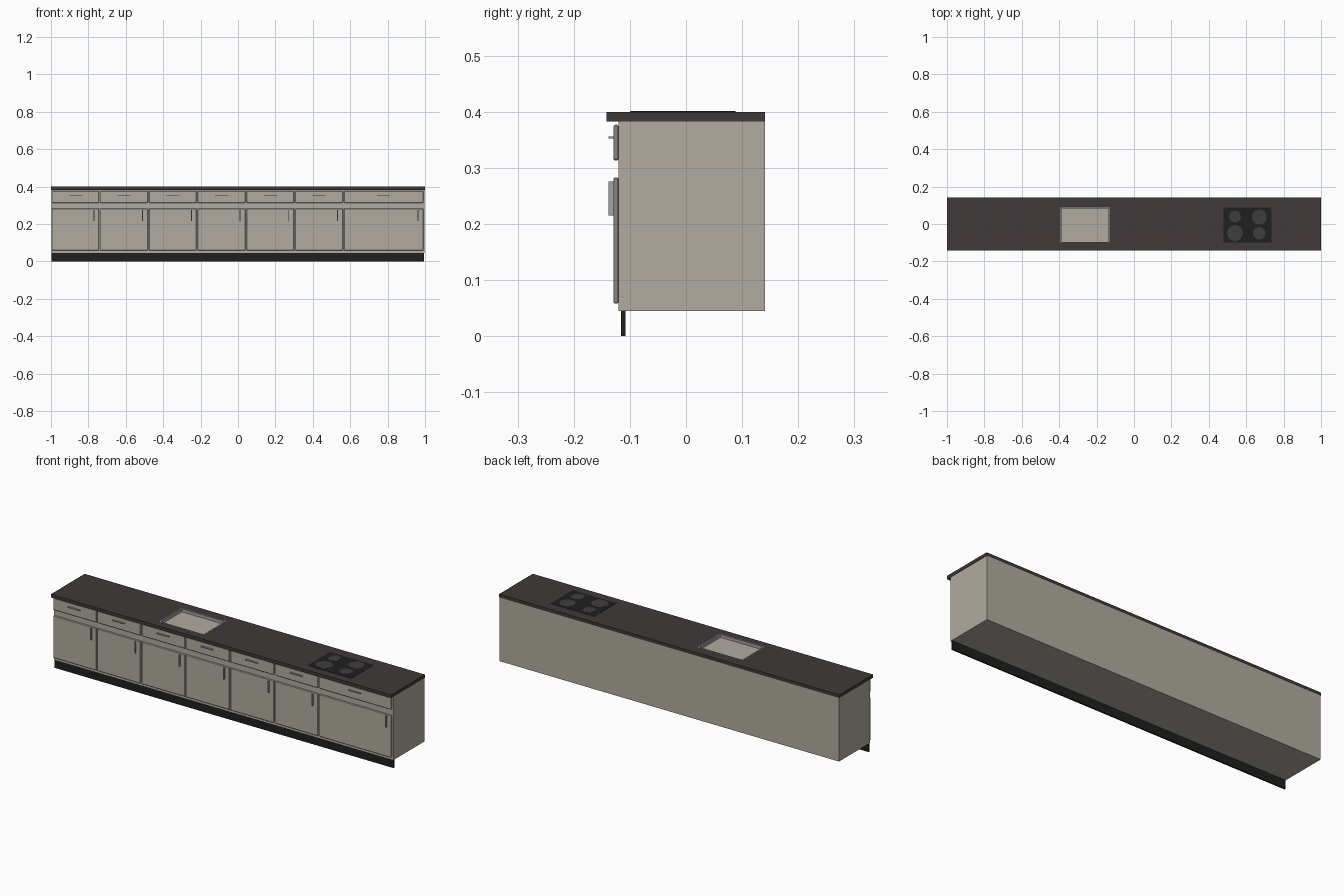
import bpy, bmesh

cube = bpy.data.objects.get("Cube")
if cube:
    bpy.data.objects.remove(cube, do_unlink=True)


def material(name, rgb):
    m = bpy.data.materials.new(name)
    m.use_nodes = True
    m.diffuse_color = (*rgb, 1)
    m.node_tree.nodes["Principled BSDF"].inputs["Base Color"].default_value = (*rgb, 1)
    return m


BEIGE = material("beige panel", (0.44, 0.41, 0.35))
STONE = material("dark worktop", (0.05, 0.041, 0.04))
BLACK = material("black", (0.014, 0.014, 0.014))
RING = material("burner grey", (0.05, 0.045, 0.045))
STEEL = material("steel", (0.36, 0.36, 0.38))


def finish(name, bm, mat):
    bmesh.ops.recalc_face_normals(bm, faces=bm.faces)
    mesh = bpy.data.meshes.new(name)
    bm.to_mesh(mesh)
    bm.free()
    mesh.materials.append(mat)
    obj = bpy.data.objects.new(name, mesh)
    bpy.context.collection.objects.link(obj)
    return obj


def box(name, xs, ys, zs, mat, bevel=0):
    bm = bmesh.new()
    bmesh.ops.create_cube(bm, size=1)
    for v in bm.verts:
        for i, (lo, hi) in enumerate((xs, ys, zs)):
            v.co[i] = lo if v.co[i] < 0 else hi
    obj = finish(name, bm, mat)
    if bevel:
        mod = obj.modifiers.new("edge bevel", "BEVEL")
        mod.width, mod.segments = bevel, 1
    return obj


# Cabinet body and plinth
TOP = 0.383
box("cabinet_body", (-0.998, 0.998), (-0.12, 0.141), (0.045, TOP), BEIGE)
box("plinth", (-0.998, 0.994), (-0.116, -0.108), (0, 0.046), BLACK)

# Worktop: a grid of cells with the sink cell left open
SINK_X, SINK_Y = (-0.393, -0.131), (-0.1, 0.088)
xs, ys = (-1, *SINK_X, 1), (-0.142, *SINK_Y, 0.141)
bm = bmesh.new()
grid = [[bm.verts.new((x, y, TOP)) for y in ys] for x in xs]
for i in range(3):
    for j in range(3):
        if (i, j) != (1, 1):
            bm.faces.new((grid[i][j], grid[i + 1][j], grid[i + 1][j + 1], grid[i][j + 1]))
new = bmesh.ops.extrude_face_region(bm, geom=bm.faces[:])["geom"]
bmesh.ops.translate(bm, vec=(0, 0, 0.4 - TOP), verts=[g for g in new if isinstance(g, bmesh.types.BMVert)])
finish("worktop", bm, STONE)

# Sink: steel lining around the opening, with a beige floor
W = 0.005
for side, (a, b) in {"left": (SINK_X[1] - W, SINK_X[1]), "right": (SINK_X[0], SINK_X[0] + W)}.items():
    box("sink_wall_" + side, (a, b), SINK_Y, (TOP, 0.4005), STEEL)
inner = (SINK_X[0] + W, SINK_X[1] - W)
for side, (a, b) in {"front": (SINK_Y[0], SINK_Y[0] + W), "back": (SINK_Y[1] - W, SINK_Y[1])}.items():
    box("sink_wall_" + side, inner, (a, b), (TOP, 0.4005), STEEL)
box("sink_floor", inner, (SINK_Y[0] + W, SINK_Y[1] - W), (TOP, TOP + 0.001), BEIGE)

# Hob plate and burners
box("hob_plate", (0.478, 0.735), (-0.099, 0.088), (0.399, 0.401), BLACK)
for i, (x, y, r) in enumerate(((0.54, 0.04, 0.031), (0.67, 0.037, 0.04),
                               (0.54, -0.048, 0.042), (0.67, -0.049, 0.033))):
    bm = bmesh.new()
    bmesh.ops.create_cone(bm, cap_ends=True, segments=32, radius1=r, radius2=r, depth=0.001)
    bmesh.ops.translate(bm, vec=(x, y, 0.4013), verts=bm.verts)
    finish(f"burner_{i + 1}", bm, RING)

# Seven units, each with a drawer above a door
edges = [-1 + 0.2606 * i for i in range(7)] + [0.994]
FRONT, GAP = (-0.129, -0.1205), 0.003
GRIP = (-0.138, -0.1285)
for i, (a, b) in enumerate(zip(edges, edges[1:]), 1):
    span = (a + GAP, b - GAP)
    mid = (a + b) / 2
    box(f"drawer_{i}", span, FRONT, (0.313, 0.377), BEIGE, 0.0025)
    box(f"door_{i}", span, FRONT, (0.058, 0.283), BEIGE, 0.0025)
    box(f"drawer_handle_{i}", (mid - 0.035, mid + 0.035), GRIP, (0.352, 0.356), STEEL)
    box(f"door_handle_{i}", (b - 0.034, b - 0.029), GRIP, (0.215, 0.276), STEEL)
